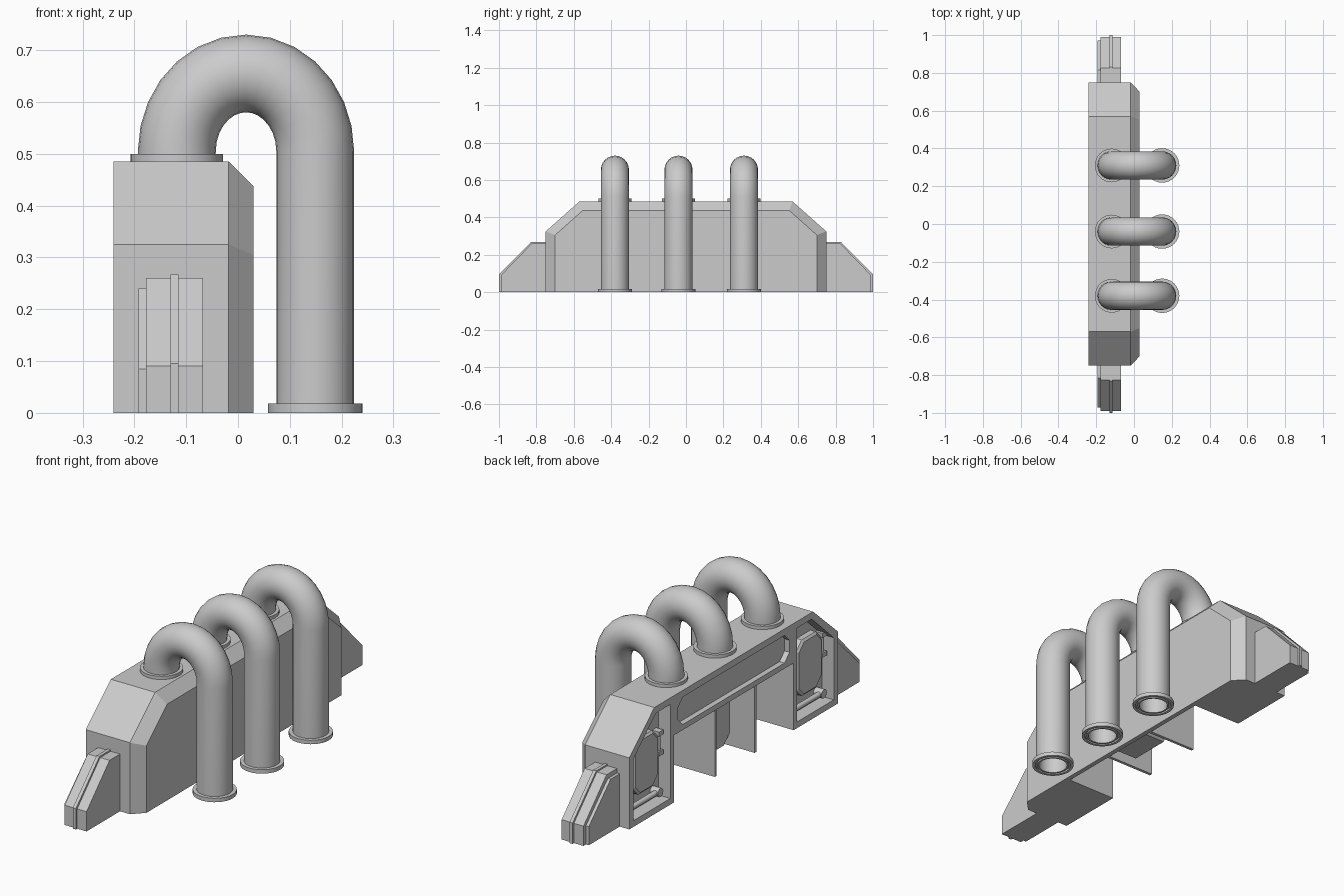
import bpy, bmesh, math
from mathutils import Vector

if "Cube" in bpy.data.objects:
    bpy.data.objects.remove(bpy.data.objects["Cube"])

GREY = (0.6, 0.6, 0.6, 1)
grey = bpy.data.materials.new("plain_grey")
grey.use_nodes = True
grey.diffuse_color = GREY
grey.node_tree.nodes["Principled BSDF"].inputs["Base Color"].default_value = GREY


def build(name, rings, caps=True, loop=False, smooth=False):
    """Skin a list of equal-length point rings into an object."""
    bm = bmesh.new()
    rows = [[bm.verts.new(p) for p in ring] for ring in rings]
    n = len(rows[0])
    pairs = list(zip(rows, rows[1:])) + ([(rows[-1], rows[0])] if loop else [])
    for a, b in pairs:
        for i in range(n):
            j = (i + 1) % n
            bm.faces.new((a[i], a[j], b[j], b[i]))
    if caps and not loop:
        bm.faces.new(rows[0][::-1])
        bm.faces.new(rows[-1])
    bmesh.ops.recalc_face_normals(bm, faces=bm.faces)
    mesh = bpy.data.meshes.new(name)
    bm.to_mesh(mesh)
    bm.free()
    mesh.materials.append(grey)
    obj = bpy.data.objects.new(name, mesh)
    bpy.context.collection.objects.link(obj)
    if smooth:
        bpy.ops.object.select_all(action="DESELECT")
        obj.select_set(True)
        bpy.context.view_layer.objects.active = obj
        bpy.ops.object.shade_smooth_by_angle(angle=math.radians(40))
    return obj


def loft(name, *sections):
    """Sections are (x, outline in y and z)."""
    return build(name, [[(x, y, z) for y, z in pts] for x, pts in sections])


def prism(name, x0, x1, pts):
    return loft(name, (x0, pts), (x1, pts))


def rect(y0, y1, z0, z1, c=0.0):
    """Rectangle outline, with cut corners when c is given."""
    if not c:
        return [(y0, z0), (y1, z0), (y1, z1), (y0, z1)]
    return [(y0 + c, z0), (y1 - c, z0), (y1, z0 + c), (y1, z1 - c),
            (y1 - c, z1), (y0 + c, z1), (y0, z1 - c), (y0, z0 + c)]


def sweep(name, path, r, sides=24, caps=False):
    """Round tube along a path of points."""
    rings = []
    for i, p in enumerate(path):
        t = (path[min(i + 1, len(path) - 1)] - path[max(i - 1, 0)]).normalized()
        side = Vector((0, 1, 0)) if abs(t.y) < 0.9 else Vector((1, 0, 0))
        up = t.cross(side)
        rings.append([p + r * (math.cos(a) * side + math.sin(a) * up)
                      for a in (math.tau * k / sides for k in range(sides))])
    return build(name, rings, caps=caps, smooth=True)


def lathe(name, x, y, profile, sides=32):
    """Turn a closed (radius, z) profile about a vertical axis."""
    rings = [[(x + r * math.cos(a), y + r * math.sin(a), z) for r, z in profile]
             for a in (math.tau * k / sides for k in range(sides))]
    return build(name, rings, loop=True, smooth=True)


def cut(obj, cutter):
    mod = obj.modifiers.new("cut", "BOOLEAN")
    mod.operation = "DIFFERENCE"
    mod.solver = "EXACT"
    mod.object = cutter
    bpy.context.view_layer.objects.active = obj
    bpy.ops.object.modifier_apply(modifier=mod.name)
    bpy.data.objects.remove(cutter)


def symmetric(half):
    return half + [(-y, z) for y, z in reversed(half)]


# Casing with sloped ends and a bevelled pipe side
outer = symmetric([(0.75, 0), (0.75, 0.325), (0.57, 0.485)])
inner = symmetric([(0.70, 0), (0.70, 0.305), (0.552, 0.437)])
casing = loft("casing", (-0.24, outer), (-0.018, outer), (0.03, inner))

# Open bay below the middle, long shallow panel, and a recess at each end
cut(casing, prism("bay_cutter", -0.3, 0.008, rect(-0.43, 0.43, -0.1, 0.305)))
cut(casing, prism("panel_cutter", -0.3, -0.215, rect(-0.4, 0.4, 0.33, 0.455, 0.035)))
for s in (-1, 1):
    opening = [(0.455, 0.028), (0.718, 0.028), (0.718, 0.31), (0.56, 0.455), (0.455, 0.455)]
    cut(casing, prism("recess_cutter", -0.3, -0.18, [(s * y, z) for y, z in opening]))

# Dividers and the block between them in the bay
for y in (0.122, -0.164):
    prism("bay_divider", -0.235, 0.01, rect(y - 0.007, y + 0.007, 0, 0.306))
prism("bay_block", -0.108, 0.01, rect(-0.157, 0.115, 0.015, 0.3, 0.04))

for s, end in ((-1, "front"), (1, "back")):
    # Sloped end fairing: main wedge, raised rib and thin side plate
    for part, x0, x1, top, tip, low, knee in (
            ("fairing", -0.178, -0.068, 0.26, 0.99, 0.09, 0.825),
            ("fairing_rib", -0.13, -0.115, 0.267, 1.0, 0.095, 0.83),
            ("fairing_plate", -0.192, -0.178, 0.24, 0.972, 0.085, 0.815)):
        pts = [(0.745, 0), (tip, 0), (tip, low), (knee, top), (0.745, top)]
        prism(end + "_" + part, x0, x1, [(s * y, z) for y, z in pts])

    # Hatch and small pipework inside the recess
    c = s * 0.587
    loft(end + "_hatch",
         (-0.175, rect(c - 0.09, c + 0.09, 0.105, 0.36, 0.04)),
         (-0.205, rect(c - 0.09, c + 0.09, 0.105, 0.36, 0.04)),
         (-0.213, rect(c - 0.08, c + 0.08, 0.115, 0.35, 0.036)))
    sweep(end + "_drain_pipe", [Vector((-0.205, c + 0.1, 0.065)),
                                Vector((-0.205, c - 0.09, 0.065))], 0.012, 12, True)
    sweep(end + "_drain_elbow", [Vector((-0.18, c - 0.09, 0.065)),
                                 Vector((-0.22, c - 0.09, 0.065))], 0.02, 12, True)
    sweep(end + "_riser_pipe", [Vector((-0.2, c - 0.102, 0.23)),
                                Vector((-0.2, c - 0.102, 0.34))], 0.01, 12, True)
    for z in (0.24, 0.33):
        prism(end + "_riser_clamp", -0.216, -0.178, rect(c - 0.116, c - 0.086, z - 0.01, z + 0.01))

# Three hooked pipes with collars and hollow lower flanges
XA, XB = -0.118, 0.149
MID, RX, RZ, SPRING = (XA + XB) / 2, (XB - XA) / 2, 0.15, 0.505
for y in (0.31, -0.04, -0.38):
    path = [Vector((XA, y, 0.48))]
    for k in range(15):
        a = math.pi * (1 - k / 14)
        path.append(Vector((MID + RX * math.cos(a), y, SPRING + RZ * math.sin(a))))
    path.append(Vector((XB, y, 0.01)))
    sweep("hooked_pipe", path, 0.075)
    lathe("pipe_collar", XA, y, [(0.089, 0.48), (0.089, 0.5), (0.07, 0.5), (0.07, 0.48)])
    lathe("pipe_flange", XB, y, [(0.091, 0), (0.091, 0.018), (0.072, 0.018), (0.072, 0.4),
                                 (0.062, 0.4), (0.062, 0), (0.07, 0), (0.07, 0.008),
                                 (0.078, 0.008), (0.078, 0)])
